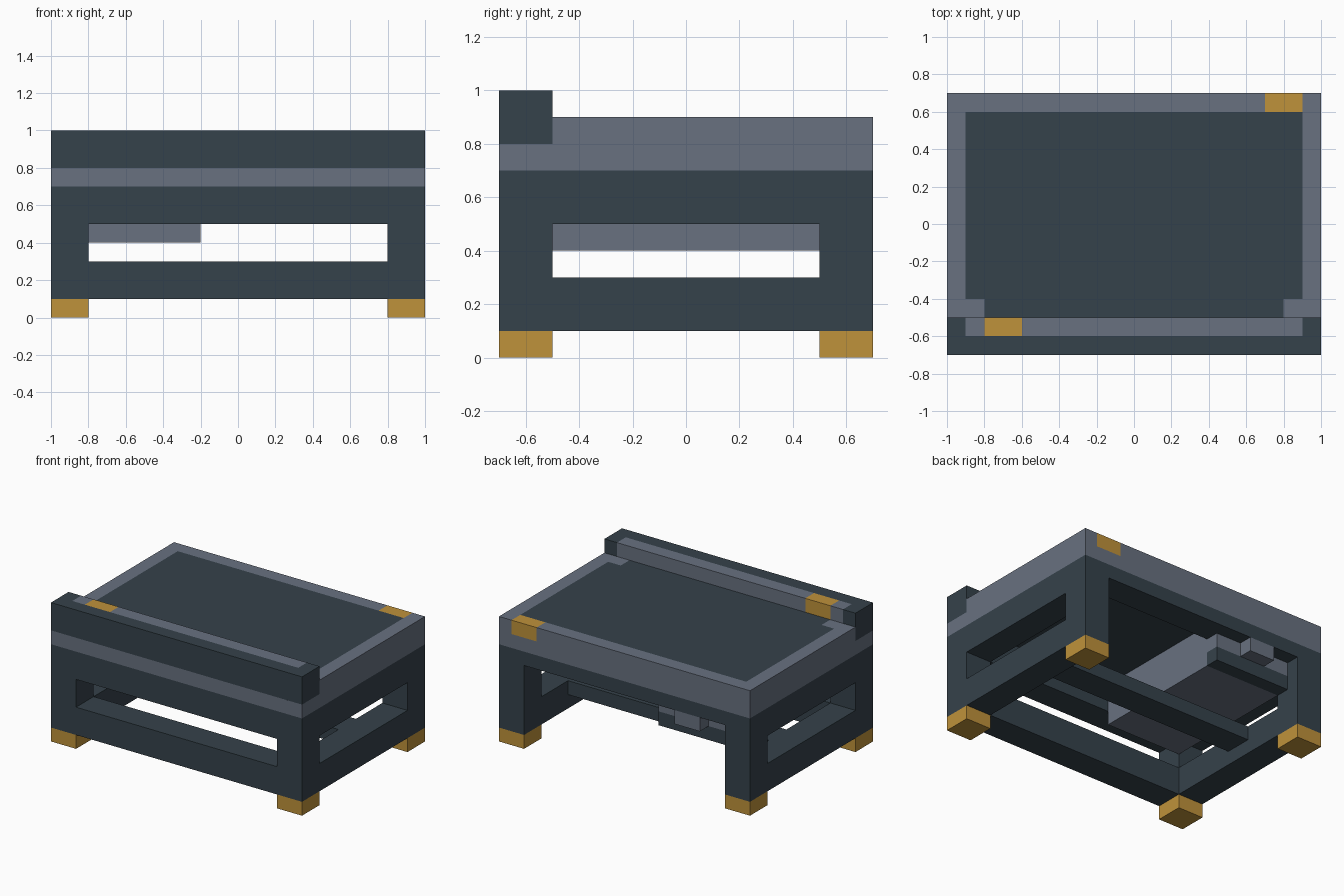
import bpy
import bmesh
from mathutils import Matrix, Vector

default_cube = bpy.data.objects.get("Cube")
if default_cube:
    bpy.data.objects.remove(default_cube, do_unlink=True)

UNIT = 0.1  # every part sits on a grid of this size


def make_material(name, colour):
    material = bpy.data.materials.new(name)
    material.use_nodes = True
    material.diffuse_color = (*colour, 1)
    shader = next(n for n in material.node_tree.nodes if n.type == "BSDF_PRINCIPLED")
    shader.inputs["Base Color"].default_value = (*colour, 1)
    return material


dark = make_material("dark slate", (0.036, 0.054, 0.070))
grey = make_material("blue grey", (0.138, 0.165, 0.216))
gold = make_material("brass gold", (0.52, 0.287, 0.043))


def block(name, material, *spans, mirror=""):
    """Box from x, y and z spans in grid units, mirrored over the given axes."""
    low = Vector([span[0] for span in spans]) * UNIT
    high = Vector([span[1] for span in spans]) * UNIT
    placing = Matrix.Translation((low + high) / 2) @ Matrix.Diagonal((*(high - low), 1))
    bm = bmesh.new()
    bmesh.ops.create_cube(bm, size=1, matrix=placing)
    mesh = bpy.data.meshes.new(name)
    bm.to_mesh(mesh)
    bm.free()
    mesh.materials.append(material)
    part = bpy.data.objects.new(name, mesh)
    bpy.context.collection.objects.link(part)
    if mirror:
        modifier = part.modifiers.new("Mirror", "MIRROR")
        modifier.use_axis = ["x" in mirror, "y" in mirror, False]
        modifier.use_mirror_merge = False
    return part


# Feet and corner posts
block("feet", gold, (8, 10), (5, 7), (0, 1), mirror="xy")
block("corner_posts", dark, (8, 10), (5, 7), (1, 7), mirror="xy")

# Lower rails and upper aprons, leaving long openings between them
for name, heights in (("lower_rail", (1, 3)), ("apron", (5, 7))):
    block("front_" + name, dark, (-8, 8), (-7, -5), heights)
    block("side_" + name + "s", dark, (8, 10), (-5, 5), heights, mirror="x")
block("back_apron", dark, (-8, 8), (5, 7), (6, 7))
block("foot_bar", dark, (-8, 8), (0, 2), (2, 3))

# Drawer box hanging under the desk top
block("drawer_box", grey, (-8, -2), (-5, 5), (4, 7))
block("drawer_front_upper", grey, (-8, -2), (5, 6), (5, 6))
block("drawer_front_lower", dark, (-8, -2), (5, 6), (4, 5))
block("drawer_handle", grey, (-6, -4), (6, 7), (5, 6))

# Desk top: dark writing surface in a grey border
block("writing_surface", dark, (-9, 9), (-4, 6), (7, 9))
block("writing_surface_front", dark, (-8, 8), (-5, -4), (7, 9))
block("border_corners", grey, (8, 9), (-5, -4), (7, 9), mirror="x")
block("border_sides", grey, (9, 10), (-5, 7), (7, 9), mirror="x")
block("border_front", grey, (-10, 10), (-7, -5), (7, 8))
block("border_back_lower", grey, (-9, 9), (6, 7), (7, 8))
block("border_back_upper", grey, (-9, 7), (6, 7), (8, 9))
block("back_inlay", gold, (7, 9), (6, 7), (8, 9))

# Raised front ledge with a grey strip and gold inlay
block("ledge_board", dark, (-10, 10), (-7, -6), (8, 10))
block("ledge_ends", dark, (9, 10), (-6, -5), (8, 10), mirror="x")
block("ledge_strip_base", grey, (-9, 9), (-6, -5), (8, 9))
block("ledge_strip_short", grey, (-9, -8), (-6, -5), (9, 10))
block("ledge_strip_long", grey, (-6, 9), (-6, -5), (9, 10))
block("ledge_inlay", gold, (-8, -6), (-6, -5), (9, 10))
